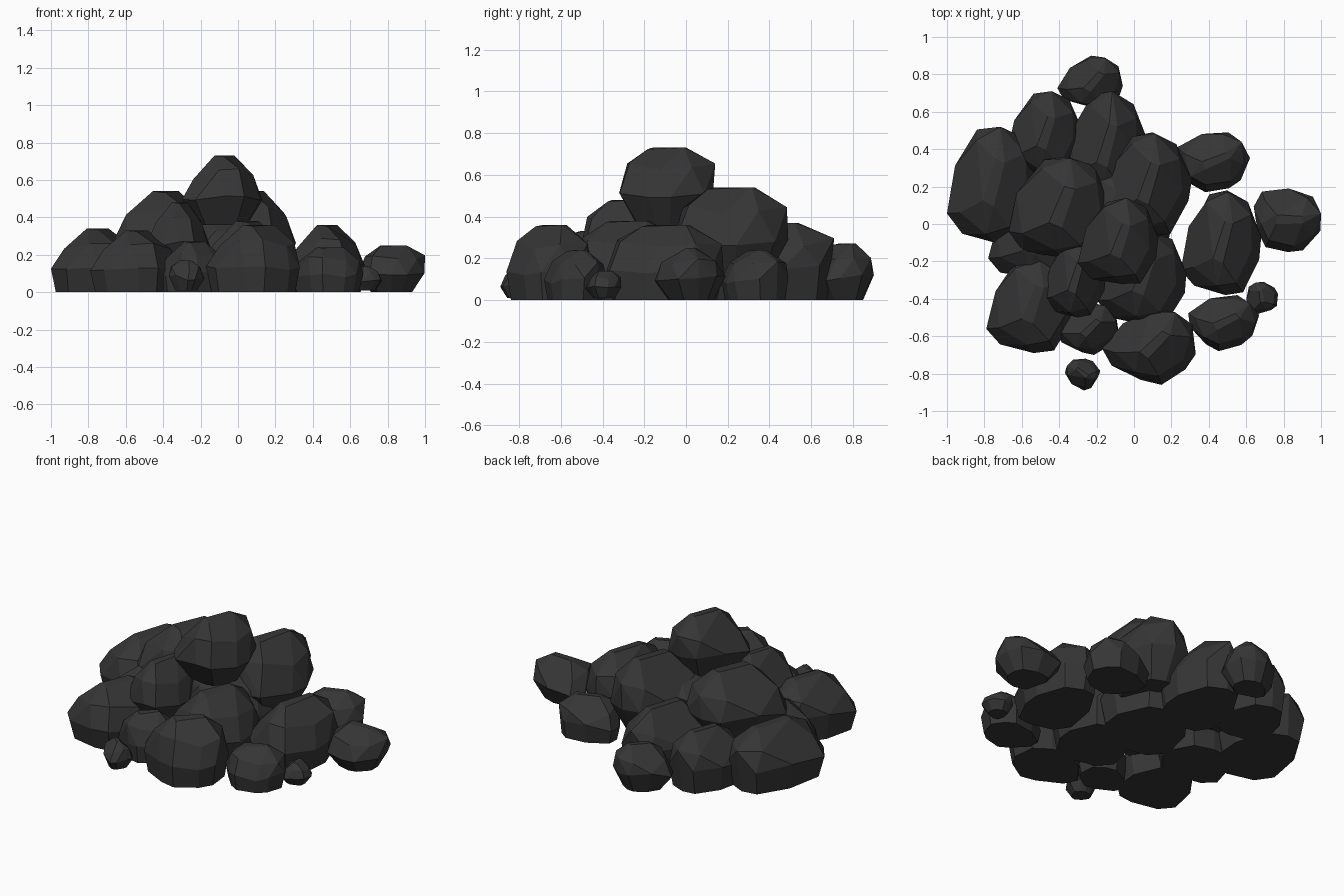
import bpy, bmesh, random
from math import radians
from mathutils import Vector, Matrix

if "Cube" in bpy.data.objects:
    bpy.data.objects.remove(bpy.data.objects["Cube"])

random.seed(7)
coal = bpy.data.materials.new("dark_stone")
coal.diffuse_color = (0.036, 0.036, 0.036, 1)
coal.use_nodes = True
coal.node_tree.nodes["Principled BSDF"].inputs["Base Color"].default_value = coal.diffuse_color

# unit boulder: faceted belt, full shoulders and a slanted crest
BELT = [(-1, -.5, .36), (-.8, .3, .48), (-.3, .92, .45), (.15, .97, .42), (.68, .78, .42),
        (1, .1, .38), (.95, -.35, .36), (.55, -.95, .4), (.1, -1, .4), (-.68, -.85, .36)]
TOP = [(-.72, -.5, .68), (-.1, -.85, .78), (.4, -.75, .78), (-.2, -.3, 1), (.05, -.4, .98),
       (.3, .35, 1), (.1, .4, 1), (.2, .97, .77), (.75, .5, .72), (.8, -.15, .7), (-.35, .75, .74)]


def rock(name, x0, x1, y0, y1, z0, z1, turn=0, foot=.9):
    """Hull of belt, top and foot, turned and fitted to the given extents."""
    pts = [Vector(p) for p in BELT + TOP]
    pts += [Vector((p[0] * foot, p[1] * foot, 0)) for p in BELT]
    rot = Matrix.Rotation(radians(turn), 3, 'Z')
    pts = [rot @ p for p in pts]
    for p in pts:
        if 0 < p.z < .95:
            p += Vector([random.uniform(-.03, .03) for _ in range(3)])
    goal = [(x0, x1), (y0, y1), (z0, z1)]
    for i, (a, b) in enumerate(goal):
        lo, hi = min(p[i] for p in pts), max(p[i] for p in pts)
        for p in pts:
            p[i] = a + (p[i] - lo) / (hi - lo) * (b - a)
    bm = bmesh.new()
    for p in pts:
        bm.verts.new(p)
    out = bmesh.ops.convex_hull(bm, input=bm.verts[:])
    bmesh.ops.delete(bm, geom=list({v for v in out["geom_interior"] if isinstance(v, bmesh.types.BMVert)}),
                     context='VERTS')
    # merge nearly flat neighbours into larger facets
    bmesh.ops.dissolve_limit(bm, angle_limit=radians(12), verts=bm.verts[:], edges=bm.edges[:])
    bmesh.ops.recalc_face_normals(bm, faces=bm.faces[:])
    me = bpy.data.meshes.new(name)
    bm.to_mesh(me)
    bm.free()
    me.materials.append(coal)
    bpy.context.collection.objects.link(bpy.data.objects.new(name, me))


# rocks on the ground: x range, y range, height, turn
GROUND = {
    "left_rock": (-1.0, -.53, -.10, .52, .34, 0),
    "back_left_rock": (-.68, -.28, .26, .71, .33, 0),
    "back_rock": (-.38, .07, .12, .71, .37, 0),
    "left_inner_rock": (-.78, -.30, -.29, .12, .30, 0),
    "core_rock": (-.36, .20, -.26, .32, .42, 0),
    "right_rock": (.25, .68, -.38, .18, .36, 0),
    "right_back_rock": (.23, .62, .17, .49, .24, -45),
    "front_rock": (-.17, .33, -.86, -.45, .36, -20),
    "front_left_rock": (-.79, -.32, -.69, -.19, .33, 0),
    "front_inner_rock": (-.20, .28, -.54, -.03, .38, 0),
    "front_small_rock": (-.42, -.08, -.70, -.42, .27, -20),
    "front_right_rock": (.29, .67, -.68, -.38, .24, -40),
}
for name, (x0, x1, y0, y1, h, turn) in GROUND.items():
    rock(name, x0, x1, y0, y1, 0, h, turn)

# rocks with narrow undersides: outlying stones and the upper tiers
for args in [
    ("back_stone", -.41, -.06, .61, .90, 0, .27, -15),
    ("far_right_stone", .64, 1.0, -.15, .19, 0, .25, -70),
    ("right_pebble", .60, .77, -.48, -.31, .01, .14, 30),
    ("front_pebble", -.37, -.18, -.89, -.72, .01, .17, 70),
    ("upper_left_rock", -.67, -.13, -.18, .36, .12, .54, 0),
    ("upper_right_rock", -.17, .31, -.06, .49, .10, .54, 0),
    ("upper_front_rock", -.49, -.15, -.50, -.08, .12, .48, 0),
    ("top_rock", -.30, .13, -.32, .14, .36, .73, 0),
]:
    rock(*args, foot=.62)
